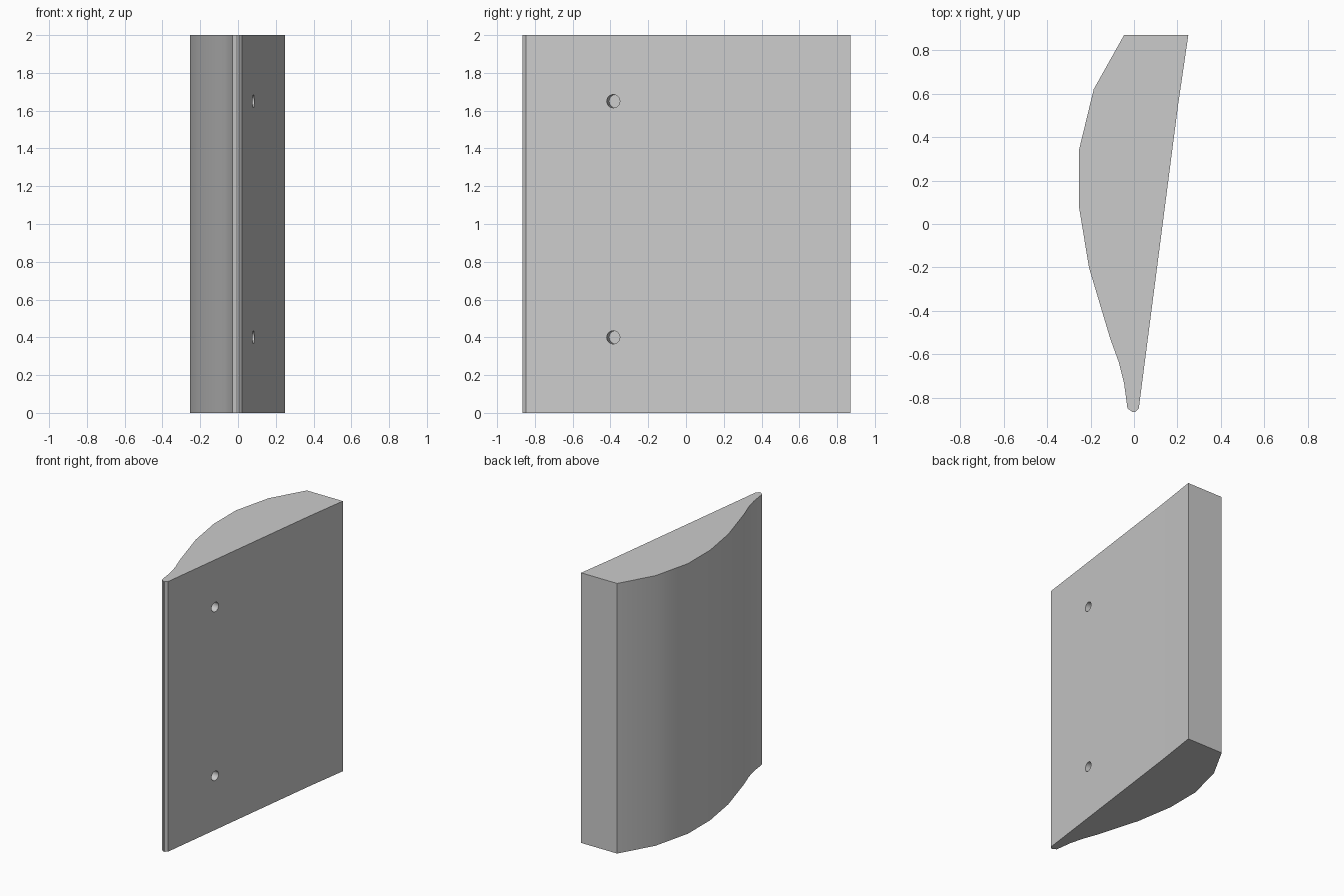
import bpy, bmesh, math
from mathutils import Matrix

cube = bpy.data.objects.get("Cube")
if cube:
    bpy.data.objects.remove(cube, do_unlink=True)

HEIGHT = 2.0

grey = bpy.data.materials.new("light_grey")
grey.use_nodes = True
colour = (0.6, 0.6, 0.6, 1)
grey.diffuse_color = colour
grey.node_tree.nodes["Principled BSDF"].inputs["Base Color"].default_value = colour


def make_object(name, bm):
    bmesh.ops.recalc_face_normals(bm, faces=bm.faces)
    mesh = bpy.data.meshes.new(name)
    bm.to_mesh(mesh)
    bm.free()
    mesh.materials.append(grey)
    obj = bpy.data.objects.new(name, mesh)
    bpy.context.collection.objects.link(obj)
    return obj


# Panel: plan outline with a nearly flat side, a bowed side and a narrow nose
outline = [
    (0.25, 0.87), (-0.045, 0.87), (-0.185, 0.62), (-0.253, 0.34),
    (-0.253, 0.08), (-0.207, -0.20), (-0.11, -0.525), (-0.07, -0.635),
    (-0.046, -0.73), (-0.03, -0.848), (-0.006, -0.865), (0.004, -0.865),
    (0.022, -0.848), (0.203, 0.55),
]
bm = bmesh.new()
base = bm.faces.new([bm.verts.new((x, y, 0)) for x, y in outline])
top = bmesh.ops.extrude_face_region(bm, geom=[base])
bmesh.ops.translate(bm, vec=(0, 0, HEIGHT),
                    verts=[v for v in top["geom"] if isinstance(v, bmesh.types.BMVert)])
panel = make_object("curved_panel", bm)

# Two blind screw holes, square to the flat side
bm = bmesh.new()
tilt = math.atan2(0.181, 1.398)
for z in (0.40, 1.65):
    place = (Matrix.Translation((0.082, -0.385, z))
             @ Matrix.Rotation(-tilt, 4, 'Z') @ Matrix.Rotation(math.pi / 2, 4, 'Y'))
    bmesh.ops.create_cone(bm, cap_ends=True, segments=24, radius1=0.035,
                          radius2=0.035, depth=0.2, matrix=place)
cutter = make_object("hole_cutter", bm)
cutter.hide_render = True
cutter.hide_set(True)
cut = panel.modifiers.new("screw_holes", 'BOOLEAN')
cut.operation = 'DIFFERENCE'
cut.solver = 'EXACT'
cut.object = cutter

# Apply the cut, then smooth the bowed side and the hole walls
bpy.context.view_layer.objects.active = panel
panel.select_set(True)
bpy.ops.object.modifier_apply(modifier=cut.name)
bpy.data.objects.remove(cutter, do_unlink=True)
bpy.ops.object.shade_smooth_by_angle(angle=math.radians(30))
